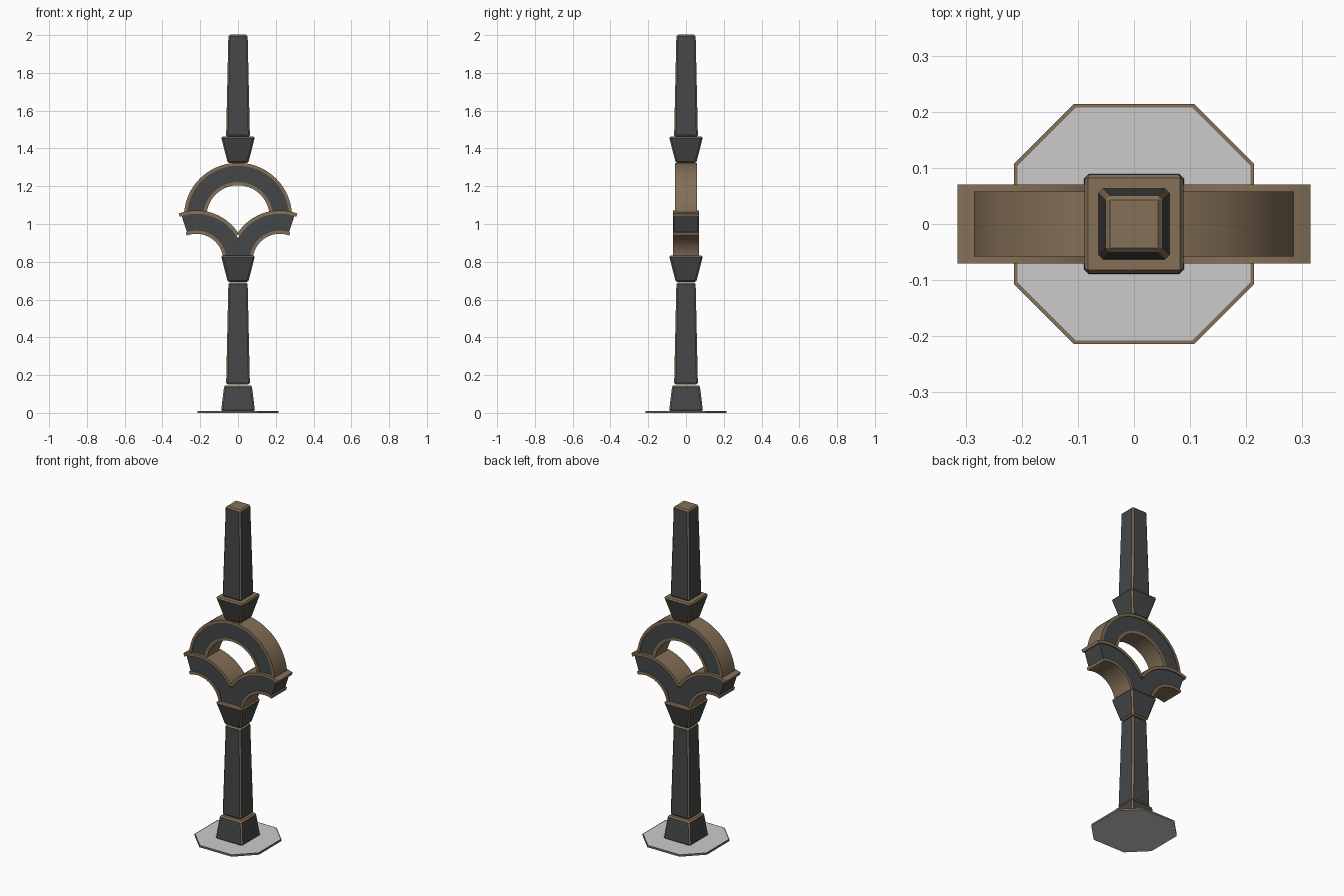
import bpy, bmesh, math

if "Cube" in bpy.data.objects:
    bpy.data.objects.remove(bpy.data.objects["Cube"])


def material(name, rgb):
    m = bpy.data.materials.new(name)
    m.diffuse_color = (*rgb, 1)
    m.use_nodes = True
    m.node_tree.nodes["Principled BSDF"].inputs["Base Color"].default_value = m.diffuse_color
    return m


DARK = material("dark_stone", (0.06, 0.062, 0.064))
BROWN = material("bronze_trim", (0.23, 0.16, 0.095))
GREY = material("light_grey", (0.6, 0.6, 0.6))


def finish(bm, name, mats):
    bmesh.ops.recalc_face_normals(bm, faces=bm.faces[:])
    me = bpy.data.meshes.new(name)
    bm.to_mesh(me)
    bm.free()
    for m in mats:
        me.materials.append(m)
    ob = bpy.data.objects.new(name, me)
    bpy.context.collection.objects.link(ob)
    return ob


def block(name, z0, z1, h0, h1, bevel=0.008):
    """Tapered square block: dark sides, bronze ends and bevelled edges."""
    bm = bmesh.new()
    bmesh.ops.create_cube(bm, size=2)
    for f in bm.faces:
        f.material_index = 1 if abs(f.normal.z) > 0.5 else 0
    for v in bm.verts:
        h, z = (h1, z1) if v.co.z > 0 else (h0, z0)
        v.co = (v.co.x * h, v.co.y * h, z)
    bmesh.ops.bevel(bm, geom=bm.edges[:], offset=bevel, offset_type='OFFSET',
                    segments=1, profile=0.5, affect='EDGES', material=1)
    return finish(bm, name, [DARK, BROWN])


def arc(name, cx, cz, r0, r1, a0, a1, hy, mat, mirror=False, n=28):
    """Rectangular section swept along an arc in the xz plane."""
    bm = bmesh.new()
    rows = []
    for i in range(n + 1):
        a = math.radians(a0 + (a1 - a0) * i / n)
        rows.append([bm.verts.new((cx + r * math.cos(a), y, cz + r * math.sin(a)))
                     for r, y in ((r0, -hy), (r1, -hy), (r1, hy), (r0, hy))])
    for p, q in zip(rows, rows[1:]):
        for k in range(4):
            j = (k + 1) % 4
            bm.faces.new((p[k], p[j], q[j], q[k]))
    bm.faces.new(rows[0])
    bm.faces.new(rows[-1])
    ob = finish(bm, name, [mat])
    bpy.ops.object.select_all(action='DESELECT')
    ob.select_set(True)
    bpy.context.view_layer.objects.active = ob
    bpy.ops.object.shade_smooth_by_angle(angle=math.radians(30))
    if mirror:
        m = ob.modifiers.new("mirror", 'MIRROR')
        m.use_bisect_axis[0] = True
    return ob


# Octagonal base plate with bronze rim and grey faces
bm = bmesh.new()
a, b = 0.214, 0.107
pts = [(a, -b), (a, b), (b, a), (-b, a), (-a, b), (-a, -b), (-b, -a), (b, -a)]
bottom = bm.faces.new([bm.verts.new((x, y, 0)) for x, y in pts])
ext = bmesh.ops.extrude_face_region(bm, geom=[bottom], use_keep_orig=True)
bmesh.ops.translate(bm, vec=(0, 0, 0.011),
                    verts=[g for g in ext["geom"] if isinstance(g, bmesh.types.BMVert)])
bmesh.ops.recalc_face_normals(bm, faces=bm.faces[:])
caps = [f for f in bm.faces if abs(f.normal.z) > 0.5]
bmesh.ops.inset_individual(bm, faces=[f for f in caps if f.normal.z > 0], thickness=0.007)
for f in caps:
    f.material_index = 1
finish(bm, "base_plate", [BROWN, GREY])

# Pedestal, poles and flared capitals
block("pedestal", 0.008, 0.146, 0.09, 0.073)
for name, z in (("lower", 0.15), ("upper", 1.462)):
    block(name + "_pole", z, z + 0.54, 0.063, 0.051)
for name, z in (("lower", 0.692), ("upper", 1.322)):
    block(name + "_capital", z, z + 0.14, 0.054, 0.09)

# Forked arms: dark core with protruding bronze flanges
CX, CZ = 0.221, 0.805
arc("arm_core", CX, CZ, 0.158, 0.251, 72, 180, 0.063, DARK, True)
arc("arm_top_flange", CX, CZ, 0.249, 0.267, 69.5, 148, 0.07, BROWN, True)
arc("arm_under_flange", CX, CZ, 0.143, 0.160, 69.5, 180, 0.07, BROWN, True)

# Upper half-ring arch
arc("arch_core", 0, 1.038, 0.182, 0.272, 0, 180, 0.053, DARK, n=40)
arc("arch_outer_flange", 0, 1.038, 0.270, 0.286, 0, 180, 0.058, BROWN, n=40)
arc("arch_inner_flange", 0, 1.038, 0.167, 0.184, 0, 180, 0.058, BROWN, n=40)
